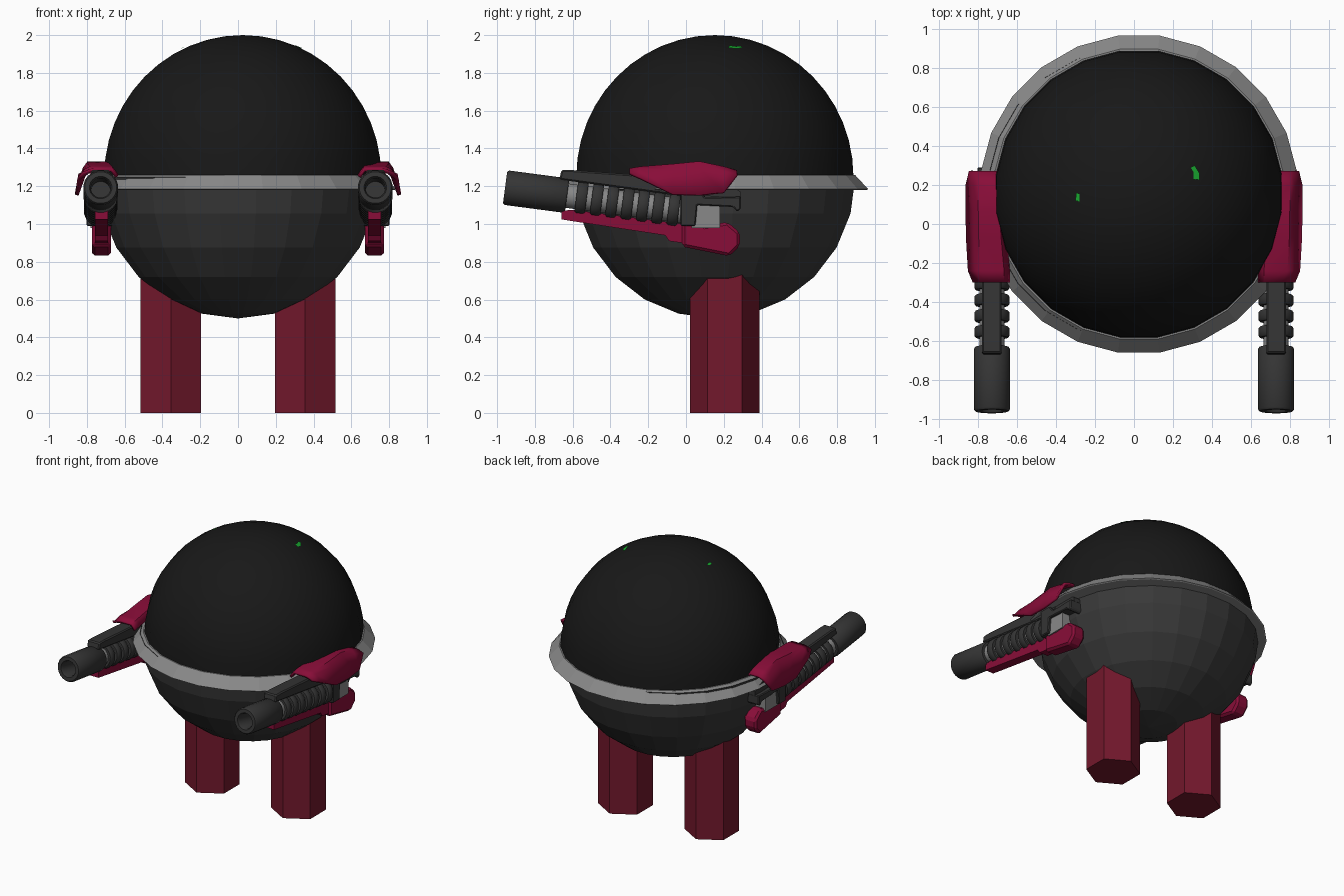
import bpy, bmesh
from math import sin, cos, pi, radians, sqrt
from mathutils import Matrix, Vector

if "Cube" in bpy.data.objects:
    bpy.data.objects.remove(bpy.data.objects["Cube"])


def material(name, rgb):
    m = bpy.data.materials.new(name)
    m.diffuse_color = (*rgb, 1)
    m.use_nodes = True
    m.node_tree.nodes["Principled BSDF"].inputs["Base Color"].default_value = m.diffuse_color
    return m


BLACK = material("black", (0.009, 0.009, 0.009))
DARK = material("dark_grey", (0.04, 0.04, 0.04))
GUN = material("gun_grey", (0.035, 0.035, 0.035))
STEEL = material("steel", (0.25, 0.25, 0.25))
CRIMSON = material("crimson", (0.25, 0.004, 0.04))
MAROON = material("maroon", (0.17, 0.009, 0.025))
GREEN = material("green", (0.01, 0.4, 0.03))


def finish(name, bm, mat, smooth=False, recalc=True):
    bmesh.ops.remove_doubles(bm, verts=bm.verts, dist=1e-5)
    if recalc:
        bmesh.ops.recalc_face_normals(bm, faces=bm.faces)
    me = bpy.data.meshes.new(name)
    bm.to_mesh(me)
    bm.free()
    me.materials.append(mat)
    ob = bpy.data.objects.new(name, me)
    bpy.context.collection.objects.link(ob)
    if smooth:
        bpy.ops.object.select_all(action='DESELECT')
        ob.select_set(True)
        bpy.context.view_layer.objects.active = ob
        bpy.ops.object.shade_smooth_by_angle(angle=radians(40))
    return ob


def strip_faces(bm, rows, closed=False):
    for a, b in zip(rows, rows[1:] + rows[:1] if closed else rows[1:]):
        for i in range(len(a) - 1):
            bm.faces.new((a[i], a[i + 1], b[i + 1], b[i]))


def revolve(name, profile, matrix, mat, n=24, smooth=False):
    """Turn an (r, z) profile about the local z axis."""
    bm = bmesh.new()
    rows = [[bm.verts.new(matrix @ Vector((r * cos(a), r * sin(a), z))) for r, z in profile]
            for a in (2 * pi * (k + 0.5) / n for k in range(n))]
    strip_faces(bm, rows, closed=True)
    bmesh.ops.dissolve_degenerate(bm, dist=1e-6, edges=bm.edges)
    return finish(name, bm, mat, smooth)


def plate(name, profile, x, width, mat, bevel=0.0):
    """Extrude a (y, z) outline sideways."""
    bm = bmesh.new()
    f = bm.faces.new([bm.verts.new((x - width / 2, y, z)) for y, z in profile])
    ext = bmesh.ops.extrude_face_region(bm, geom=[f])
    bmesh.ops.translate(bm, vec=(width, 0, 0),
                        verts=[v for v in ext["geom"] if isinstance(v, bmesh.types.BMVert)])
    ob = finish(name, bm, mat)
    if bevel:
        mod = ob.modifiers.new("bevel", 'BEVEL')
        mod.width, mod.segments = bevel, 1
    return ob


# Body: smooth dark dome above, faceted bowl below
CX, CY, CZ, R = 0.025, 0.153, 1.25, 0.75
upper = [(0.74 * sin(a), R * cos(a)) for a in (pi / 24 * k for k in range(13))]
revolve("upper_dome", upper, Matrix.Translation((CX, CY, CZ)), BLACK, smooth=True)
lower = [(R * sin(a), -R * cos(a)) for a in (pi / 24 * k for k in range(0, 13, 2))]
revolve("lower_bowl", lower, Matrix.Translation((0, CY, CZ)), DARK)

# Sloping rim around the middle
rim = [(0.70, 1.26), (0.748, 1.26), (0.818, 1.185), (0.81, 1.18), (0.70, 1.18), (0.70, 1.26)]
revolve("waist_rim", rim, Matrix.Translation((CX, CY, 0)), STEEL)

# Green slivers lying on the dome
for name, pts in (("right_mark", [(.29, .29), (.31, .30), (.335, .26), (.335, .225), (.305, .23), (.305, .265)]),
                  ("left_mark", [(-.30, .12), (-.28, .115), (-.28, .155), (-.295, .16)])):
    bm = bmesh.new()
    f = bm.faces.new([bm.verts.new((x, y, CZ + 0.004 + sqrt(R**2 - (x - CX)**2 - (y - CY)**2)))
                      for x, y in pts])
    f.normal_update()
    if f.normal.z < 0:
        f.normal_flip()
    finish(name, bm, GREEN, recalc=False)

for side, s in (("right", 1), ("left", -1)):
    # Hexagonal leg
    leg = [(0, 0), (0.185, 0), (0.185, 0.85), (0, 0.85)]
    revolve(side + "_leg", leg, Matrix.Translation((s * 0.355, 0.205, 0))
            @ Matrix.Rotation(0, 4, 'Z'), MAROON, n=6)

    # Gun axis, tipped slightly upwards towards the front
    gx = s * 0.727
    axis = Matrix.Translation((gx, 0, 1.067)) @ Matrix.Rotation(radians(82.5), 4, 'X')

    # Hollow barrel with chamfered muzzle
    barrel = [(0, 0.635), (0.085, 0.635), (0.093, 0.645), (0.093, 0.955), (0.085, 0.966),
              (0.06, 0.966), (0.052, 0.95), (0.052, 0.82), (0, 0.82)]
    revolve(side + "_barrel", barrel, axis, GUN, n=20, smooth=True)

    # Inner tube and cooling ribs
    revolve(side + "_inner_tube", [(0, -0.05), (0.066, -0.05), (0.066, 0.65), (0, 0.65)],
            axis, STEEL, n=16, smooth=True)
    for k in range(7):
        t = 0.038 + 0.082 * k
        rib = [(0, t), (0.083, t), (0.091, t + 0.01), (0.091, t + 0.046), (0.083, t + 0.056), (0, t + 0.056)]
        revolve(f"{side}_rib_{k + 1}", rib, axis, GUN, n=16, smooth=True)

    # Top rail and receiver
    plate(side + "_top_rail", [(-0.67, 1.235), (-0.66, 1.285), (-0.60, 1.285), (-0.28, 1.262),
                               (0.10, 1.23), (0.10, 1.13), (-0.30, 1.185)], gx, 0.10, GUN, 0.008)
    plate(side + "_receiver", [(-0.03, 0.99), (-0.03, 1.19), (0.06, 1.19), (0.10, 1.14),
                               (0.29, 1.145), (0.29, 1.08), (0.27, 1.065), (0.25, 1.09),
                               (0.06, 1.10), (0.05, 0.99)], gx, 0.15, GUN, 0.006)
    plate(side + "_rear_rail", [(0.08, 1.15), (0.08, 1.23), (0.24, 1.2), (0.29, 1.17),
                                (0.29, 1.14), (0.24, 1.14)], gx, 0.09, GUN)
    plate(side + "_magazine", [(0.03, 0.98), (0.03, 1.11), (0.18, 1.11), (0.18, 0.98)],
          gx, 0.11, STEEL)

    # Lower guard and stock
    plate(side + "_lower_guard", [(-0.66, 1.025), (-0.66, 1.07), (-0.60, 1.075), (-0.02, 1.0),
                                  (-0.02, 0.90), (-0.09, 0.91), (-0.11, 0.94), (-0.60, 1.015)],
          s * 0.723, 0.07, CRIMSON)
    plate(side + "_stock", [(-0.02, 0.88), (-0.02, 1.01), (0.06, 1.02), (0.10, 0.99), (0.22, 1.01),
                            (0.285, 0.955), (0.285, 0.885), (0.23, 0.83)],
          s * 0.723, 0.10, CRIMSON, 0.015)

    # Armoured cover: rows of y, top z, outer lower z, outer x, inner x
    bm = bmesh.new()
    rows = []
    for y, top, low, xo, xi in ((-0.30, 1.295, 1.275, 0.825, 0.635), (-0.24, 1.305, 1.245, 0.85, 0.635),
                                (-0.07, 1.318, 1.16, 0.86, 0.65), (0.07, 1.332, 1.155, 0.862, 0.66),
                                (0.20, 1.305, 1.17, 0.862, 0.67), (0.27, 1.285, 1.265, 0.845, 0.68)):
        section = [(xi, top - 0.04), (xi + 0.03, top), (xo - 0.065, top),
                   (xo - 0.04, top - 0.2 * (top - low)), (xo, low)]
        rows.append([bm.verts.new((s * x, y, z)) for x, z in section])
    strip_faces(bm, rows)
    bm.normal_update()
    if sum(f.normal.z for f in bm.faces) < 0:
        bmesh.ops.reverse_faces(bm, faces=bm.faces)
    cover = finish(side + "_cover", bm, CRIMSON, smooth=True, recalc=False)
    mod = cover.modifiers.new("thickness", 'SOLIDIFY')
    mod.thickness, mod.offset = 0.018, -1
